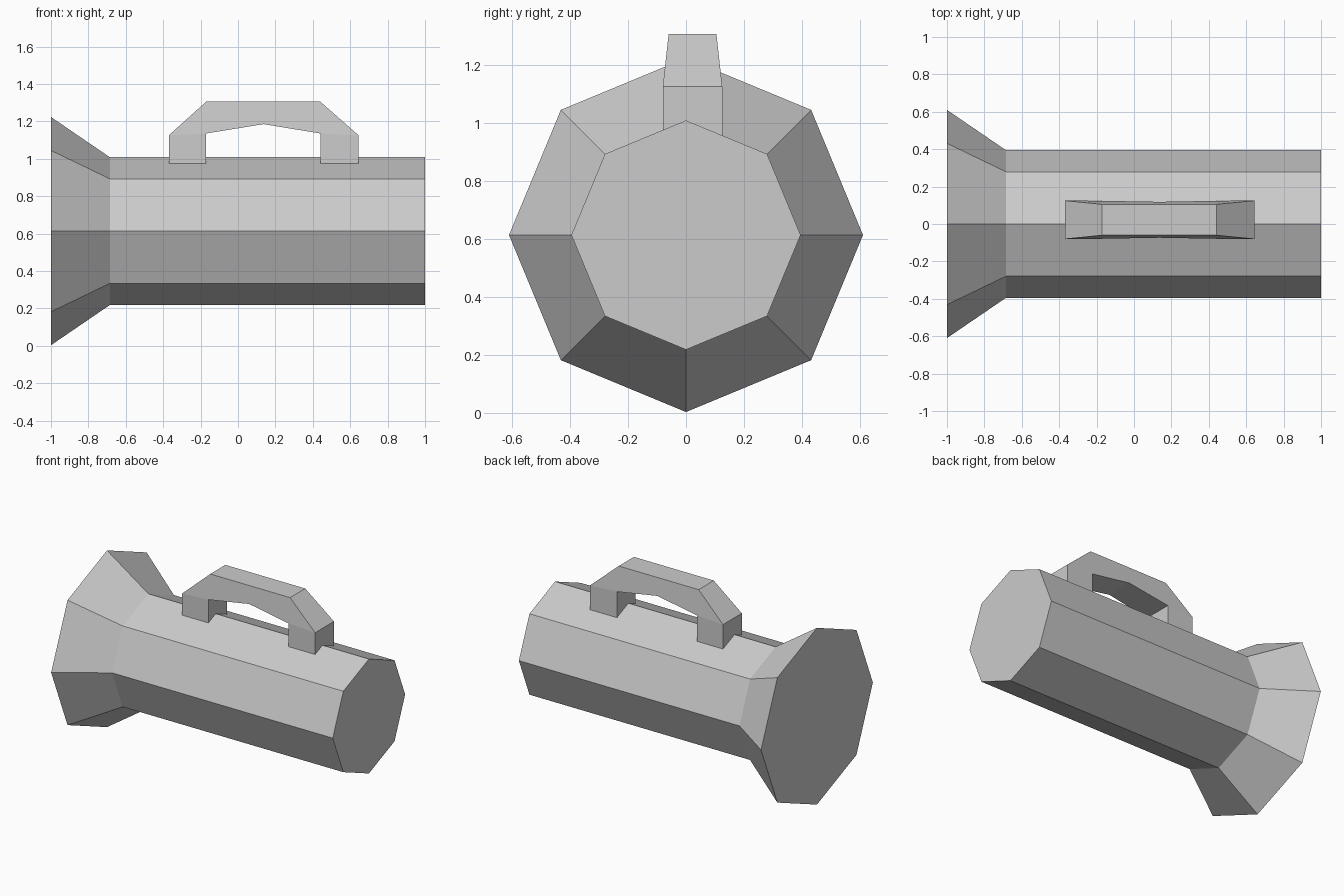
import bpy, bmesh
from math import cos, sin, tau

if "Cube" in bpy.data.objects:
    bpy.data.objects.remove(bpy.data.objects["Cube"])

CZ = 0.613  # height of the long axis


def finish(name, bm):
    bmesh.ops.recalc_face_normals(bm, faces=bm.faces[:])
    me = bpy.data.meshes.new(name)
    bm.to_mesh(me)
    bm.free()
    ob = bpy.data.objects.new(name, me)
    bpy.context.collection.objects.link(ob)
    return ob


# Torch body with flared head: octagonal rings along x, closed at both ends
bm = bmesh.new()
N = 8
rings = []
for x, r in [(-1.0, 0.61), (-0.685, 0.395), (1.0, 0.395)]:
    rings.append([bm.verts.new((x, r * cos(tau * i / N), CZ + r * sin(tau * i / N)))
                  for i in range(N)])
for a, b in zip(rings, rings[1:]):
    for i in range(N):
        j = (i + 1) % N
        bm.faces.new((a[i], a[j], b[j], b[i]))
bm.faces.new(rings[0])
bm.faces.new(rings[-1])
finish("torch_body", bm)

# Carry handle: arch profile (x, z), narrowing in y above the legs
LEG_TOP, TOP, BASE = 1.125, 1.305, 0.94
profile = [(-0.37, BASE), (-0.37, LEG_TOP), (-0.17, TOP), (0.44, TOP),
           (0.645, LEG_TOP), (0.645, BASE), (0.44, BASE), (0.44, 1.135),
           (0.137, 1.185), (-0.17, 1.135), (-0.17, BASE)]
bm = bmesh.new()
sides = []
for y, s in [(-0.08, 1), (0.125, -1)]:
    side = []
    for x, z in profile:
        inset = 0.02 * max(0, (z - LEG_TOP) / (TOP - LEG_TOP))
        side.append(bm.verts.new((x, y + s * inset, z)))
    # Left leg, arch and right leg
    for ids in [(0, 1, 9, 10), (1, 2, 3, 4, 7, 8, 9), (4, 5, 6, 7)]:
        bm.faces.new([side[i] for i in ids])
    sides.append(side)
a, b = sides
for i in range(len(profile)):
    j = (i + 1) % len(profile)
    bm.faces.new((a[i], a[j], b[j], b[i]))
finish("carry_handle", bm)
